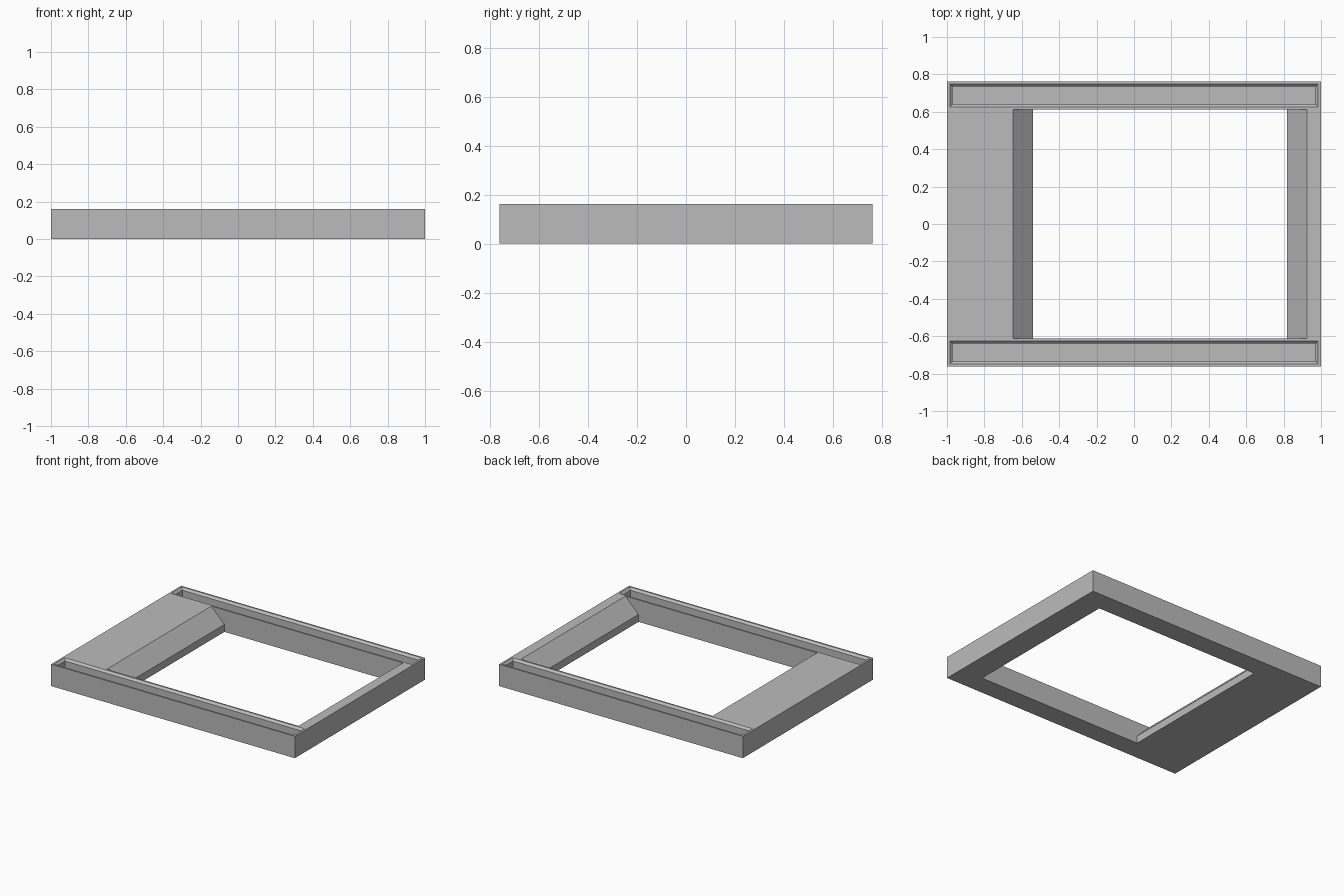
import bpy
import bmesh

cube = bpy.data.objects.get("Cube")
if cube:
    bpy.data.objects.remove(cube, do_unlink=True)

HALF_X, HALF_Y, TOP = 1.0, 0.762, 0.162
OVER = 0.04          # how far cutters pass through the surface

grey = bpy.data.materials.new("plain grey")
grey.use_nodes = True
grey.diffuse_color = (0.5, 0.5, 0.5, 1)
grey.node_tree.nodes["Principled BSDF"].inputs["Base Color"].default_value = (0.5, 0.5, 0.5, 1)


def loft(name, rings):
    """Closed solid through a stack of equal-length point rings."""
    bm = bmesh.new()
    loops = [[bm.verts.new(p) for p in ring] for ring in rings]
    n = len(loops[0])
    for low, high in zip(loops, loops[1:]):
        for i in range(n):
            j = (i + 1) % n
            bm.faces.new((low[i], low[j], high[j], high[i]))
    bm.faces.new(loops[0][::-1])
    bm.faces.new(loops[-1])
    bmesh.ops.recalc_face_normals(bm, faces=bm.faces)
    mesh = bpy.data.meshes.new(name)
    bm.to_mesh(mesh)
    bm.free()
    mesh.materials.append(grey)
    obj = bpy.data.objects.new(name, mesh)
    bpy.context.collection.objects.link(obj)
    return obj


def rect(x0, x1, y0, y1, z):
    return [(x0, y0, z), (x1, y0, z), (x1, y1, z), (x0, y1, z)]


def cut(target, cutter):
    """Subtract the cutter for good, then delete it."""
    cutter.hide_render = True
    mod = target.modifiers.new("cut", 'BOOLEAN')
    mod.operation, mod.solver, mod.object = 'DIFFERENCE', 'EXACT', cutter
    graph = bpy.context.evaluated_depsgraph_get()
    mesh = bpy.data.meshes.new_from_object(target.evaluated_get(graph))
    target.modifiers.clear()
    target.data = mesh
    bpy.data.objects.remove(cutter, do_unlink=True)


# Frame slab
frame = loft("frame", [rect(-HALF_X, HALF_X, -HALF_Y, HALF_Y, z) for z in (0, TOP)])

# Central opening: upright lower edge, then both ends slope outwards to the top
LEDGE, END_L, END_R, SIDE = 0.055, -0.54, 0.818, 0.612
flare = TOP + OVER - LEDGE
cut(frame, loft("opening_cutter", [
    rect(END_L, END_R, -SIDE, SIDE, -OVER),
    rect(END_L, END_R, -SIDE, SIDE, LEDGE),
    rect(END_L - flare, END_R + flare, -SIDE, SIDE, TOP + OVER)]))

# Long trough in each side rail, with a chamfered lip
MID, HALF_L, HALF_W, LIP, FLOOR = 0.687, 0.97, 0.047, 0.015, 0.04
for side in (-1, 1):
    def ring(grow, z):
        return rect(-HALF_L - grow, HALF_L + grow,
                    side * MID - HALF_W - grow, side * MID + HALF_W + grow, z)
    cut(frame, loft("trough_cutter", [
        ring(0, FLOOR), ring(0, TOP - LIP), ring(LIP, TOP), ring(LIP, TOP + OVER)]))
